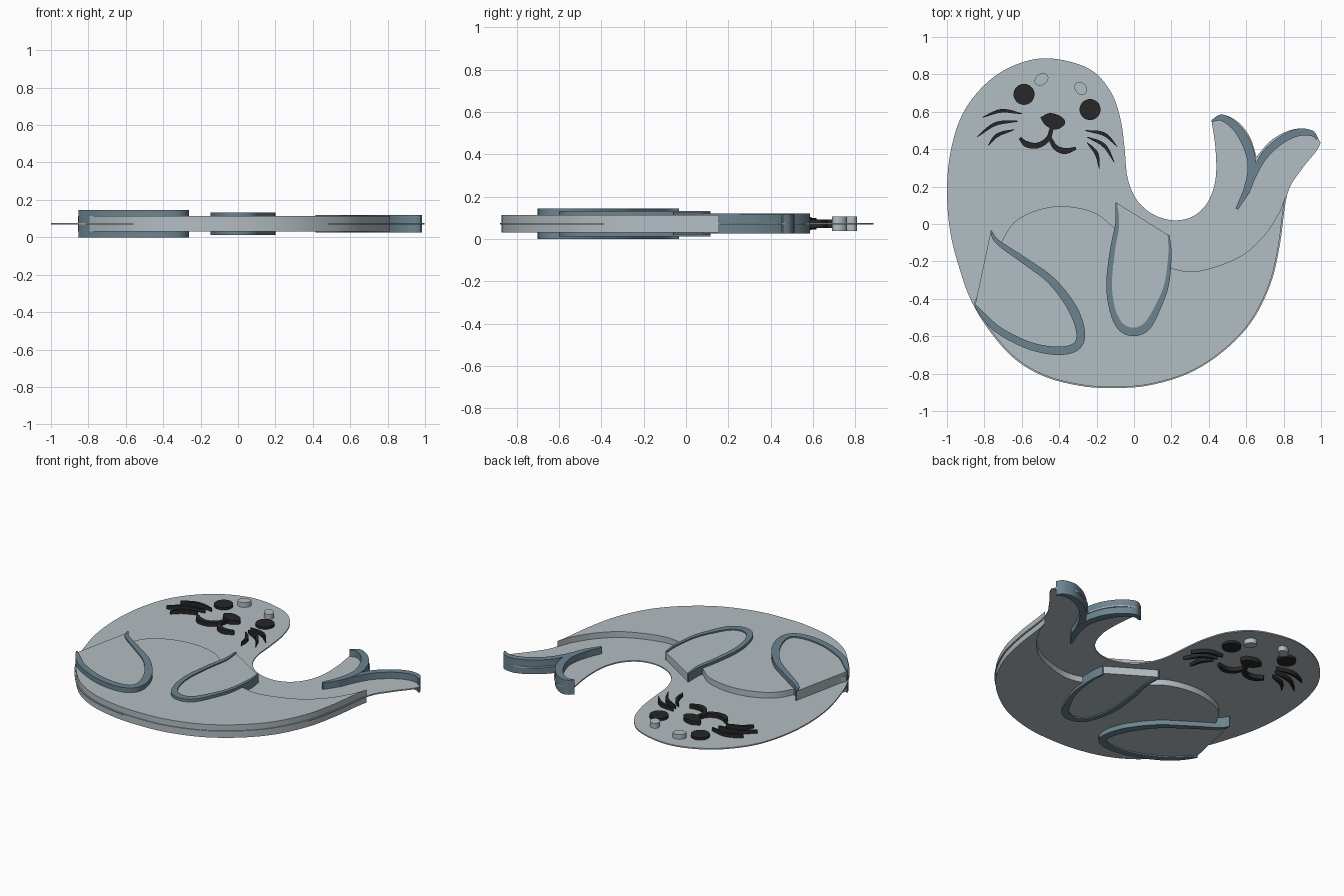
import bpy
import bmesh
import math
from mathutils import Vector

MID = 0.0725  # height of the flat middle plane
UNIT = 0.01   # plan coordinates are written in hundredths

default = bpy.data.objects.get("Cube")
if default:
    bpy.data.objects.remove(default)


def material(name, colour):
    mat = bpy.data.materials.new(name)
    mat.use_nodes = True
    mat.diffuse_color = (*colour, 1)
    mat.node_tree.nodes["Principled BSDF"].inputs["Base Color"].default_value = (*colour, 1)
    return mat


FUR = material("pale grey fur", (0.45, 0.51, 0.54))
TRIM = material("slate blue trim", (0.15, 0.23, 0.28))
BLACK = material("soft black", (0.02, 0.02, 0.02))


def spline(points, steps=6):
    """Smooth open curve through the plan points."""
    p = [Vector(q) * UNIT for q in points]
    p = [p[0] * 2 - p[1]] + p + [p[-1] * 2 - p[-2]]
    result = []
    for a, b, c, d in zip(p, p[1:], p[2:], p[3:]):
        for i in range(steps):
            t = i / steps
            result.append((b * 2 + (c - a) * t + (a * 2 - b * 5 + c * 4 - d) * t ** 2
                           + (b * 3 - a - c * 3 + d) * t ** 3) / 2)
    return result + [p[-2]]


def slab(name, outline, half, mat):
    """Extrude a closed outline equally above and below the middle plane."""
    bm = bmesh.new()
    face = bm.faces.new([bm.verts.new((p.x, p.y, MID - half)) for p in outline])
    extruded = bmesh.ops.extrude_face_region(bm, geom=[face])
    top = [g for g in extruded["geom"] if isinstance(g, bmesh.types.BMVert)]
    bmesh.ops.translate(bm, verts=top, vec=(0, 0, half * 2))
    bmesh.ops.recalc_face_normals(bm, faces=bm.faces)
    for f in bm.faces:
        f.smooth = True
    mesh = bpy.data.meshes.new(name)
    bm.to_mesh(mesh)
    bm.free()
    mesh.set_sharp_from_angle(angle=math.radians(35))
    mesh.materials.append(mat)
    obj = bpy.data.objects.new(name, mesh)
    bpy.context.collection.objects.link(obj)
    return obj


def ribbon(name, points, widths, half, mat):
    """Raised strip along a path; widths are spread evenly along it."""
    path = spline(points)
    left, right = [], []
    last = len(path) - 1
    for i, p in enumerate(path):
        along = (path[min(i + 1, last)] - path[max(i - 1, 0)]).normalized()
        side = Vector((-along.y, along.x))
        s = i / last * (len(widths) - 1)
        k = min(int(s), len(widths) - 2)
        w = (widths[k] + (widths[k + 1] - widths[k]) * (s - k)) * UNIT / 2
        left.append(p + side * w)
        right.append(p - side * w)
    return slab(name, left + right[::-1], half, mat)


def oval(name, centre, radii, tilt, half, mat):
    c, s = math.cos(tilt), math.sin(tilt)
    ring = []
    for i in range(32):
        a = math.tau * i / 32
        x, y = radii[0] * math.cos(a), radii[1] * math.sin(a)
        ring.append(Vector((centre[0] + x * c - y * s, centre[1] + x * s + y * c)) * UNIT)
    return slab(name, ring, half, mat)


# Thin body sheet: neck, head, back, belly and two tail flukes
main = spline([
    (41.5, 55), (43.6, 40), (43.6, 24), (39.3, 11.5), (31.3, 4), (20.6, 2), (9.4, 5.6),
    (1, 13.6), (-3.5, 25), (-5, 40), (-7.2, 56), (-12.6, 71), (-24, 83), (-44, 88.5),
    (-61, 86), (-77, 77), (-90.5, 61), (-97.6, 41), (-100, 18), (-98, -5.6), (-92, -28),
    (-86.3, -42.5), (-77, -57.5), (-64, -72), (-48, -81.5), (-29, -86.5), (-12, -87.7),
    (8, -86.3), (30, -79.5), (48.5, -67.5), (63, -52), (73, -32), (78, -11), (82, 16),
    (89.5, 29), (97.5, 39), (99.8, 43.5)])
right_fluke = spline([(99.8, 43.5), (96, 49), (88.5, 51), (80.5, 49), (72.5, 44), (65.5, 36)])
left_fluke = spline([(65.5, 36), (61.8, 46.8), (55.3, 54.8), (47, 58.5), (41.5, 55)])
slab("body_sheet", main + right_fluke[1:] + left_fluke[1:-1], 0.004, FUR)


# Thick belly: lower part of the body outline closed by the chest line
def nearest(x, y):
    target = Vector((x, y)) * UNIT
    return min(range(len(main)), key=lambda i: (main[i] - target).length)


flank = main[nearest(-86, -42):nearest(82, 16) + 1]
centre = Vector((0, -0.2))
flank = [centre + (p - centre) * 0.991 for p in flank]
chest = spline([(78, 6.7), (70, -5.6), (56.5, -17.5), (35, -25), (20, -23.5), (4, -15),
                (-10, -2.5), (-21, 6), (-36, 9.4), (-50.5, 7.8), (-64, 1), (-72, -11.5)])
slab("belly", flank + chest, 0.042, FUR)

# Front flippers: raised pad with a tapered rim
flippers = {
    "right_flipper": ([(-76.5, -3.5), (-73, -9.5), (-58, -20), (-44, -30.5), (-33, -45),
                       (-28.5, -58), (-31, -65.5), (-41, -67.8), (-56, -65), (-72, -57),
                       (-81, -48.5), (-85, -43.5)],
                      (0.8, 3, 4, 5, 4.5, 4.5, 4, 3.5, 1), 0.064, 0.0725),
    "left_flipper": ([(-9.5, 11.5), (-9, 0), (-11.5, -14), (-13.3, -32), (-11.5, -46),
                      (-7, -55), (0, -57.7), (7, -54.5), (13, -44), (17.5, -32),
                      (19.2, -16), (18.5, -6)],
                     (1, 2.5, 3, 3.2, 4.5, 4.5, 3, 2, 1), 0.052, 0.06),
}
for name, (path, widths, pad, rim) in flippers.items():
    slab(name + "_pad", spline(path), pad, FUR)
    ribbon(name + "_rim", path, widths, rim, TRIM)

# Tail trim along both flukes
ribbon("tail_trim_inner", [(41.5, 55), (47, 56.8), (54, 52.3), (60, 43.5), (63, 32),
                           (61, 20), (55, 8)], (1, 3.5, 4.2, 5, 4.5, 4, 1.5), 0.047, TRIM)
ribbon("tail_trim_outer", [(98, 45.5), (95, 48.5), (88, 49), (79, 45), (70, 37), (64, 26),
                           (61, 16)], (1, 3, 4, 4, 4, 3, 1), 0.046, TRIM)

# Eyes and brows
oval("right_eye", (-58.8, 69.3), (5.6, 5.6), 0, 0.02, BLACK)
oval("left_eye", (-23.5, 61.2), (5.6, 5.6), 0, 0.02, BLACK)
oval("right_brow", (-49.5, 77.3), (4, 3), 0.6, 0.035, FUR)
oval("left_brow", (-28.5, 72.5), (3.8, 3), -0.9, 0.035, FUR)

# Nose and mouth
nose = spline([(-50, 57), (-45, 59.3), (-39, 57.5), (-36.8, 54), (-40, 51), (-44, 50.8),
               (-48, 53.5), (-50, 57)])
slab("nose", nose[:-1], 0.031, BLACK)
ribbon("mouth_right", [(-61, 46), (-57.5, 42.7), (-51.5, 42), (-46, 45.5), (-43.8, 52)],
       (1.5, 3.4, 3, 2.6, 2), 0.03, BLACK)
ribbon("mouth_left", [(-45, 46), (-42, 41), (-37, 39), (-31, 40.5)],
       (2, 2.8, 3.4, 1.5), 0.029, BLACK)

# Whiskers, listed from top to bottom on each cheek
whiskers = {
    "right": [[(-60, 59), (-71, 60.5), (-81, 57)], [(-62, 55), (-74, 53.5), (-84, 46.5)],
              [(-64, 50.5), (-73, 47.5), (-78, 42)]],
    "left": [[(-26, 50), (-16, 48), (-9, 41.5)], [(-25, 46.5), (-16, 42), (-10.5, 33)],
             [(-25, 43.5), (-20, 37.5), (-18.5, 29.5)]],
}
for side, paths in whiskers.items():
    for number, path in enumerate(paths, start=1):
        ribbon(f"{side}_whisker_{number}", path, (0.4, 1.6, 2, 1.4, 0.3), 0.028, BLACK)
